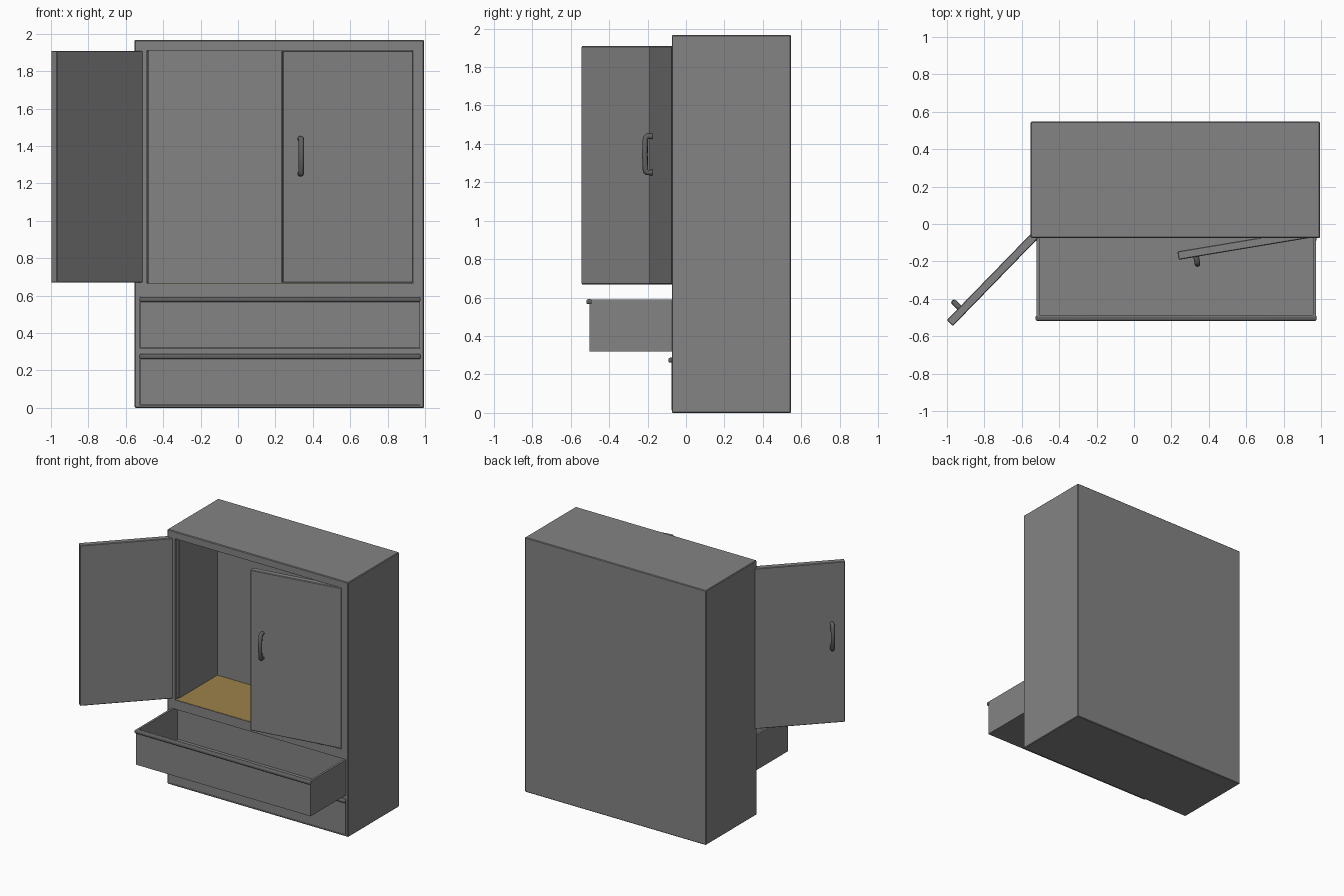
import bpy, bmesh
from math import radians
from mathutils import Matrix, Vector

if "Cube" in bpy.data.objects:
    bpy.data.objects.remove(bpy.data.objects["Cube"])


def material(name, r, g, b):
    mat = bpy.data.materials.new(name)
    mat.diffuse_color = (r, g, b, 1)
    mat.use_nodes = True
    mat.node_tree.nodes["Principled BSDF"].inputs["Base Color"].default_value = mat.diffuse_color
    return mat


paint = material("dark_grey_paint", 0.23, 0.23, 0.23)
metal = material("handle_metal", 0.12, 0.12, 0.12)
wood = material("wood", 0.34, 0.225, 0.07)


def box(name, x, y, z, bevel=0.0, segments=1, mat=paint):
    """Box given as (min, max) ranges, with optional edge bevel."""
    bm = bmesh.new()
    bmesh.ops.create_cube(bm, size=1)
    bmesh.ops.scale(bm, vec=(x[1] - x[0], y[1] - y[0], z[1] - z[0]), verts=bm.verts)
    bmesh.ops.translate(bm, vec=(sum(x) / 2, sum(y) / 2, sum(z) / 2), verts=bm.verts)
    if bevel:
        bmesh.ops.bevel(bm, geom=bm.edges[:], offset=bevel, segments=segments,
                        profile=0.5, affect='EDGES')
    me = bpy.data.meshes.new(name)
    bm.to_mesh(me)
    bm.free()
    me.materials.append(mat)
    ob = bpy.data.objects.new(name, me)
    bpy.context.collection.objects.link(ob)
    return ob


def activate(ob):
    bpy.ops.object.select_all(action='DESELECT')
    ob.select_set(True)
    bpy.context.view_layer.objects.active = ob


def cut(ob, x, y, z):
    """Carve a box-shaped cavity out of ob."""
    tool = box("cutter", x, y, z)
    mod = ob.modifiers.new("cut", 'BOOLEAN')
    mod.operation, mod.solver, mod.object = 'DIFFERENCE', 'EXACT', tool
    activate(ob)
    bpy.ops.object.modifier_apply(modifier=mod.name)
    bpy.data.objects.remove(tool)


FRONT, INNER_BACK = -0.074, 0.43

# Cabinet body: door rebate, closet space and two drawer slots
body = box("cabinet_body", (-0.553, 0.995), (FRONT, 0.547), (0, 1.967), 0.005)
cut(body, (-0.487, 0.935), (-0.2, -0.03), (0.665, 1.911))
cut(body, (-0.478, 0.926), (-0.1, INNER_BACK), (0.665, 1.911))
slots = {"lower": 0.012, "upper": 0.317}
for z0 in slots.values():
    cut(body, (-0.523, 0.974), (-0.2, INNER_BACK), (z0, z0 + 0.277))

# Wooden closet floor
box("closet_floor", (-0.477, 0.925), (-0.07, INNER_BACK), (0.66, 0.667), mat=wood)


# Drawers: open tray with a rounded full-width grip along the top front edge
def drawer(name, z0, pull):
    y0 = FRONT - 0.001 - pull
    z1 = z0 + 0.274
    tray = box(name + "_drawer", (-0.521, 0.972), (y0, y0 + 0.5), (z0 + 0.002, z1))
    cut(tray, (-0.505, 0.956), (y0 + 0.015, y0 + 0.485), (z0 + 0.018, z1 + 0.1))
    grip = box(name + "_drawer_grip", (-0.526, 0.976), (y0 - 0.017, y0 + 0.012),
               (z1 - 0.025, z1 + 0.001), 0.009, 3, metal)
    activate(grip)
    bpy.ops.object.shade_smooth_by_angle(angle=radians(35))


drawer("lower", slots["lower"], 0.0)
drawer("upper", slots["upper"], 0.426)


# Doors: slab extends from the hinge along side*x, with a bowed pull handle
def door(name, side, hinge, angle):
    swing = Matrix.Translation(Vector(hinge)) @ Matrix.Rotation(radians(angle), 4, 'Z')
    slab = box(name + "_door", tuple(sorted((0, side * 0.708))), (-0.045, 0),
               (0.669, 1.909), 0.004)
    slab.data.transform(swing)

    cu = bpy.data.curves.new(name + "_handle", 'CURVE')
    cu.dimensions = '3D'
    cu.bevel_depth, cu.bevel_resolution, cu.use_fill_caps = 0.015, 2, True
    path = [(-0.035, -0.094), (-0.072, -0.094), (-0.081, -0.085), (-0.084, 0),
            (-0.081, 0.085), (-0.072, 0.094), (-0.035, 0.094)]
    sp = cu.splines.new('POLY')
    sp.points.add(len(path) - 1)
    for p, (y, z) in zip(sp.points, path):
        p.co = (*(swing @ Vector((side * 0.613, y, 1.345 + z))), 1)
    cu.materials.append(metal)
    handle = bpy.data.objects.new(name + "_handle", cu)
    bpy.context.collection.objects.link(handle)
    activate(handle)
    bpy.ops.object.convert(target='MESH')
    bpy.ops.object.shade_smooth_by_angle(angle=radians(50))


door("left", 1, (-0.475, -0.038, 0), -134.2)
door("right", -1, (0.93, -0.03, 0), 9.5)
